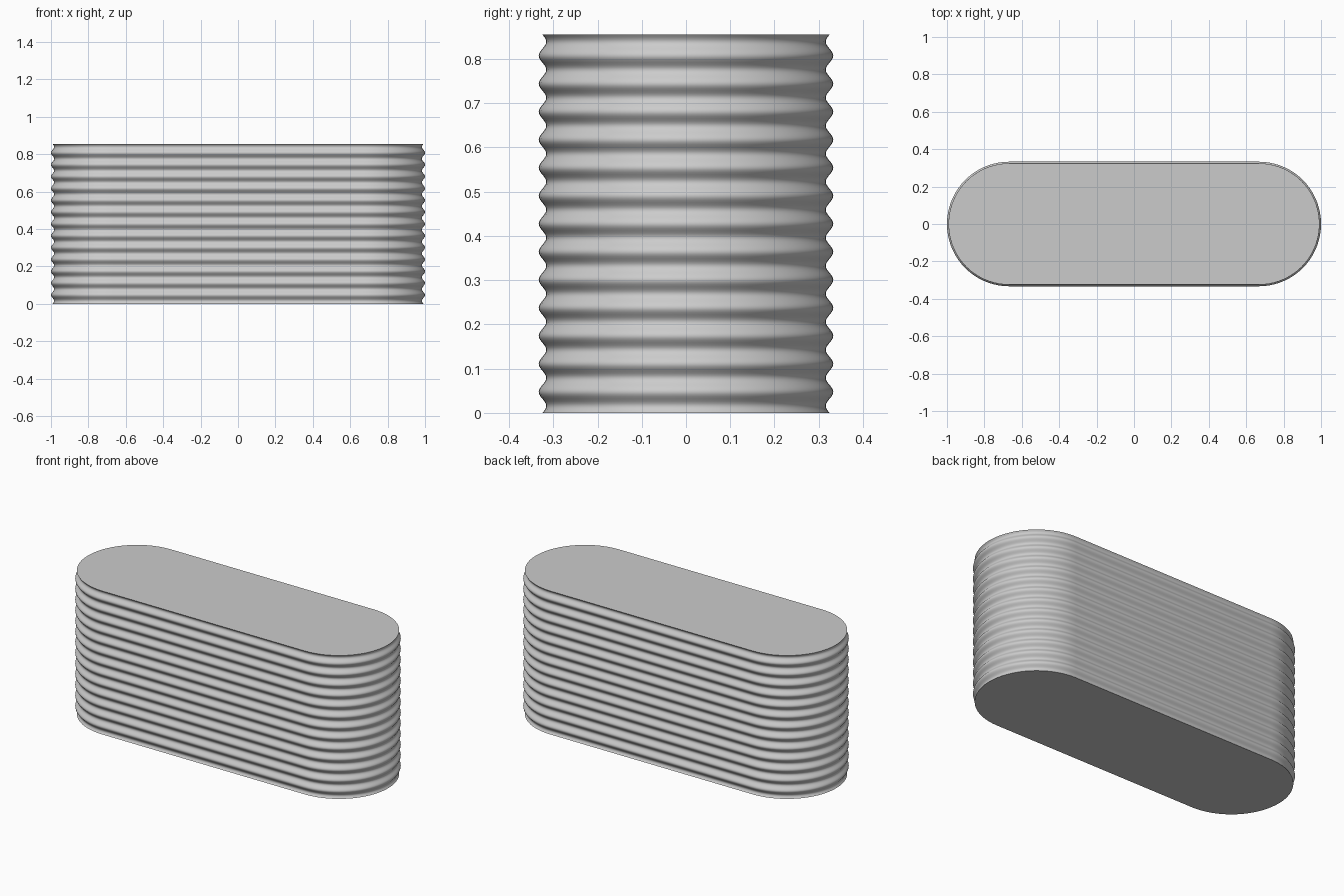
import bpy, bmesh, math

cube = bpy.data.objects.get("Cube")
if cube:
    bpy.data.objects.remove(cube, do_unlink=True)

HEIGHT = 0.855
RIBS = 13.5            # number of corrugation waves up the wall
STEPS = 12             # rings per wave
AMPLITUDE = 0.0085     # wave depth
RADIUS = 0.3245        # mean radius of the rounded ends
HALF_STRAIGHT = 0.667  # centre of each rounded end
END_SEGMENTS = 36

# Colour
metal = bpy.data.materials.new("light_grey_metal")
metal.use_nodes = True
colour = (0.6, 0.6, 0.6, 1.0)
metal.diffuse_color = colour
metal.node_tree.nodes["Principled BSDF"].inputs["Base Color"].default_value = colour


def stadium(bm, radius, z):
    """One ring: two half circles joined by straight sides."""
    ring = []
    for side, start in ((1, -math.pi / 2), (-1, math.pi / 2)):
        for i in range(END_SEGMENTS + 1):
            a = start + math.pi * i / END_SEGMENTS
            ring.append(bm.verts.new((side * HALF_STRAIGHT + radius * math.cos(a),
                                      radius * math.sin(a), z)))
    return ring


# Corrugated wall
bm = bmesh.new()
count = int(RIBS * STEPS)
rings = []
for k in range(count + 1):
    r = RADIUS - AMPLITUDE * math.sin(2 * math.pi * k / STEPS)
    rings.append(stadium(bm, r, HEIGHT * k / count))
for low, high in zip(rings, rings[1:]):
    n = len(low)
    for i in range(n):
        j = (i + 1) % n
        bm.faces.new((low[i], low[j], high[j], high[i]))

# Flat floor and lid
bm.faces.new(rings[0][::-1])
bm.faces.new(rings[-1])

mesh = bpy.data.meshes.new("corrugated_tank")
bm.to_mesh(mesh)
bm.free()
mesh.materials.append(metal)
tank = bpy.data.objects.new("corrugated_tank", mesh)
bpy.context.collection.objects.link(tank)

# Smooth waves, crisp rims
bpy.ops.object.select_all(action='DESELECT')
tank.select_set(True)
bpy.context.view_layer.objects.active = tank
bpy.ops.object.shade_smooth_by_angle(angle=math.radians(35))
